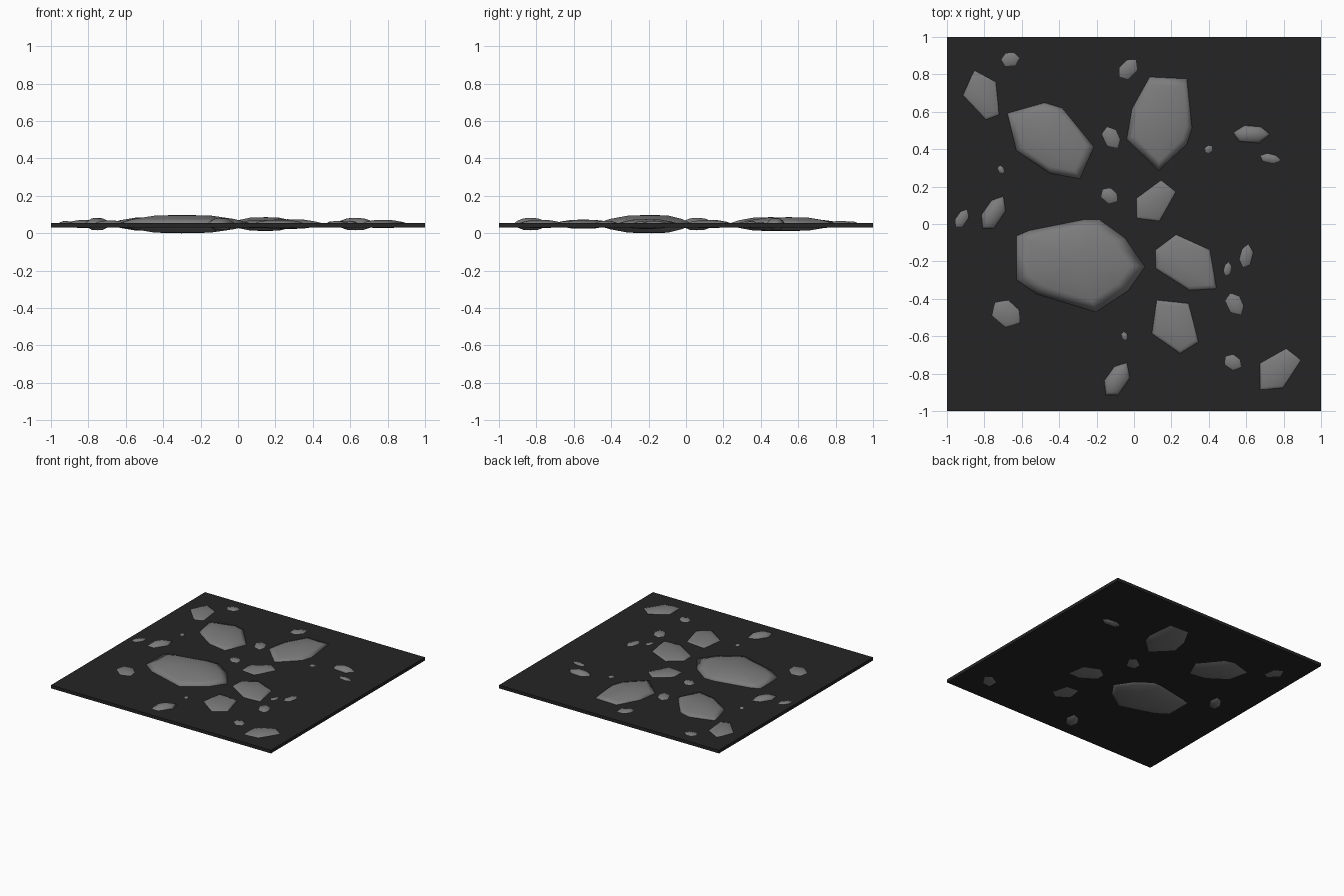
import bpy
import bmesh
import math
from mathutils import Vector

cube = bpy.data.objects.get("Cube")
if cube:
    bpy.data.objects.remove(cube, do_unlink=True)

MID = 0.049          # height of the widest line of every stone


def make_material(name, value):
    mat = bpy.data.materials.new(name)
    mat.use_nodes = True
    colour = (value, value, value, 1)
    mat.diffuse_color = colour
    shader = mat.node_tree.nodes["Principled BSDF"]
    shader.inputs["Base Color"].default_value = colour
    shader.inputs["Roughness"].default_value = 0.9
    return mat


earth = make_material("dark_earth", 0.018)
rock = make_material("grey_rock", 0.2)


def add_object(name, bm, mat):
    bmesh.ops.recalc_face_normals(bm, faces=bm.faces)
    mesh = bpy.data.meshes.new(name)
    bm.to_mesh(mesh)
    bm.free()
    mesh.materials.append(mat)
    obj = bpy.data.objects.new(name, mesh)
    bpy.context.collection.objects.link(obj)
    return obj


def add_stone(name, outline, half_height):
    """Flattened stone: shrinking rings of one outline above and below MID."""
    points = [Vector(p) for p in outline]
    centre = sum(points, Vector((0, 0))) / len(points)
    bm = bmesh.new()

    def ring(scale, lift):
        flat = [centre.lerp(p, scale) for p in points]
        return [bm.verts.new((p.x, p.y, MID + lift * half_height)) for p in flat]

    levels = [(0.42, -0.93), (0.76, -0.55), (1.04, 0), (0.76, 0.55), (0.42, 0.93)]
    rings = [ring(scale, lift) for scale, lift in levels]
    count = len(points)
    for low, high in zip(rings, rings[1:]):
        for i in range(count):
            j = (i + 1) % count
            bm.faces.new((low[i], low[j], high[j], high[i]))
    # Low peaks close the stone at both ends
    for edge, lift in ((rings[0], -1), (rings[-1], 1)):
        peak = bm.verts.new((centre.x, centre.y, MID + lift * half_height))
        for i in range(count):
            bm.faces.new((edge[i], edge[(i + 1) % count], peak))
    for face in bm.faces:
        face.smooth = True
    return add_object(name, bm, rock)


# Ground slab
bm = bmesh.new()
bmesh.ops.create_cube(bm, size=1)
bmesh.ops.scale(bm, vec=(2, 2, 0.026), verts=bm.verts)
bmesh.ops.translate(bm, vec=(0, 0, 0.043), verts=bm.verts)
add_object("ground_slab", bm, earth)

# Large stones, each with its own outline
add_stone("great_stone", [(-.64, -.06), (-.64, -.3), (-.53, -.38), (-.2, -.48),
                          (-.02, -.36), (.07, -.23), (-.04, -.07), (-.18, .03),
                          (-.27, .03), (-.57, -.03)], 0.049)
add_stone("back_stone", [(.08, .8), (.29, .79), (.32, .51), (.29, .42),
                         (.13, .27), (-.05, .45), (-.02, .62)], 0.037)
add_stone("back_right_stone", [(-.69, .6), (-.48, .66), (-.38, .63), (-.2, .41),
                               (-.28, .23), (-.45, .26), (-.64, .39)], 0.037)
add_stone("left_stone", [(.1, -.13), (.22, -.04), (.42, -.13), (.46, -.36),
                         (.3, -.37), (.1, -.24)], 0.026)
add_stone("front_stone", [(.11, -.39), (.3, -.41), (.36, -.64), (.25, -.71),
                          (.08, -.59)], 0.024)
add_stone("middle_stone", [(0, .14), (.15, .25), (.24, .18), (.14, 0), (0, .02)], 0.022)
add_stone("back_corner_stone", [(-.86, .84), (-.73, .77), (-.71, .57),
                                (-.79, .54), (-.93, .69)], 0.022)
add_stone("front_corner_stone", [(.66, -.74), (.82, -.65), (.91, -.72),
                                 (.8, -.89), (.66, -.9)], 0.022)

# Pebbles share one outline: x, y, length, width, turn, half height
PEBBLE = [(-.5, .1), (-.2, .5), (.25, .42), (.5, 0), (.2, -.5), (-.35, -.42)]
pebbles = [
    (-.66, .88, .12, .09, 10, .015), (-.03, .83, .15, .1, 50, .017),
    (-.12, .46, .15, .1, -60, .017), (-.13, .15, .12, .09, -35, .016),
    (-.71, .29, .06, .04, -60, .012), (-.75, .06, .22, .11, 60, .033),
    (-.92, .03, .13, .07, 60, .016), (-.68, -.48, .2, .15, -35, .019),
    (-.05, -.6, .06, .04, -70, .012), (-.09, -.83, .22, .12, 60, .033),
    (.53, -.74, .12, .09, -30, .016), (.54, -.43, .15, .1, -60, .017),
    (.5, -.24, .09, .05, 80, .014), (.6, -.17, .15, .08, 80, .018),
    (.4, .4, .06, .05, 45, .012), (.63, .48, .21, .1, 0, .033),
    (.73, .35, .13, .06, -10, .016),
]
for x, y, length, width, turn, half_height in pebbles:
    c, s = math.cos(math.radians(turn)), math.sin(math.radians(turn))
    outline = [(x + u * length * c - v * width * s, y + u * length * s + v * width * c)
               for u, v in PEBBLE]
    add_stone("pebble", outline, half_height)
